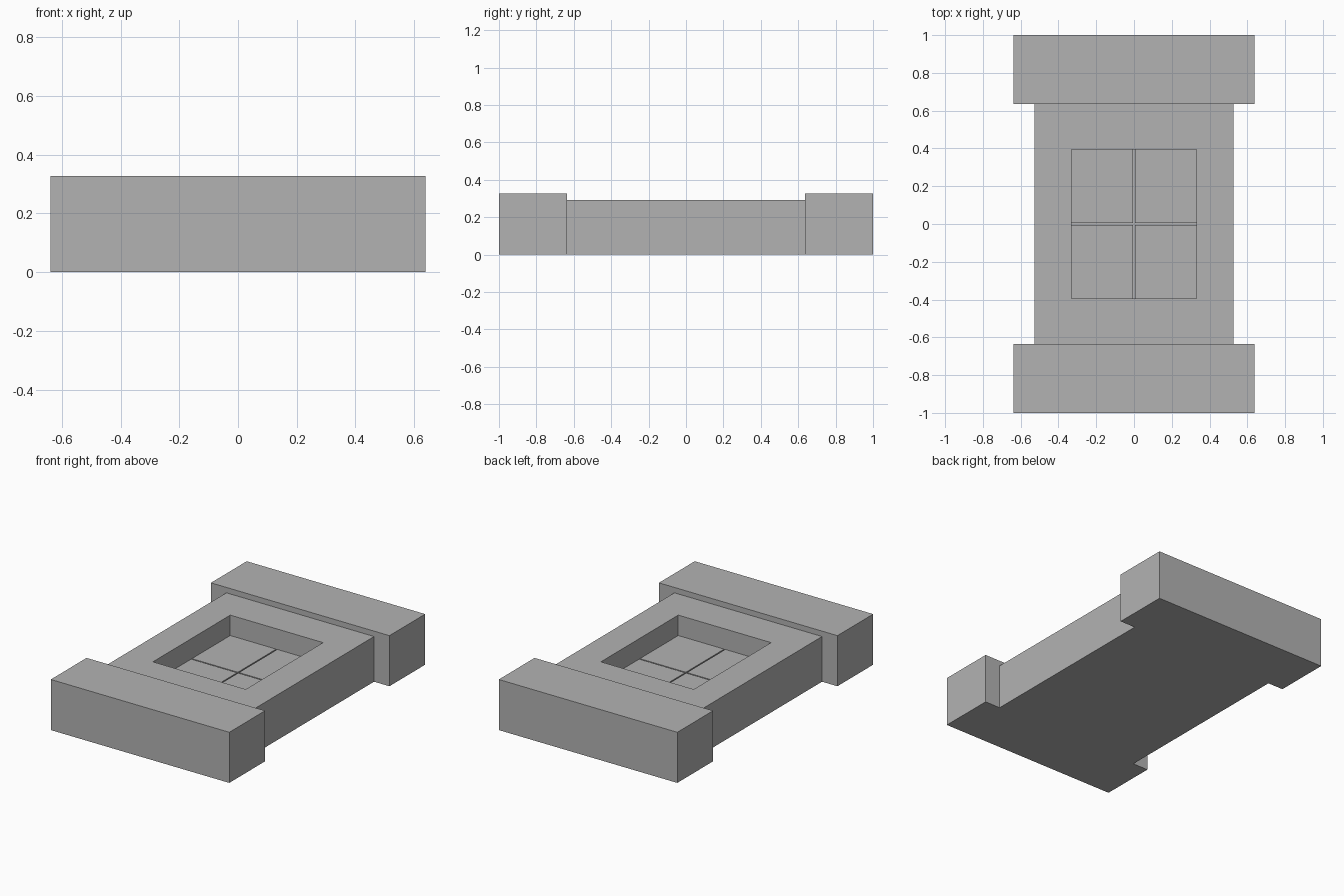
import bpy
import bmesh
from mathutils import Matrix, Vector

cube = bpy.data.objects.get("Cube")
if cube:
    bpy.data.objects.remove(cube, do_unlink=True)

# Plain grey stone
grey = bpy.data.materials.new("plain_grey")
grey.use_nodes = True
colour = (0.45, 0.45, 0.45, 1)
grey.diffuse_color = colour
grey.node_tree.nodes["Principled BSDF"].inputs["Base Color"].default_value = colour

END_X, END_Y, END_H = 0.638, 1.0, 0.327     # end blocks
BODY_X, BODY_Y, BODY_H = 0.528, 0.635, 0.292  # middle slab
WELL_X, WELL_Y, WELL_Z = 0.332, 0.395, 0.15   # sunken well
TILE, GAP = 0.01, 0.004                      # tile thickness, half the joint


def box_mesh(low, high):
    low, high = Vector(low), Vector(high)
    bm = bmesh.new()
    size = Matrix.Diagonal((*(high - low), 1))
    bmesh.ops.create_cube(bm, size=1, matrix=Matrix.Translation((low + high) / 2) @ size)
    return bm


def finish(name, bm):
    bmesh.ops.recalc_face_normals(bm, faces=bm.faces)
    mesh = bpy.data.meshes.new(name)
    bm.to_mesh(mesh)
    bm.free()
    mesh.materials.append(grey)
    obj = bpy.data.objects.new(name, mesh)
    bpy.context.collection.objects.link(obj)


# Middle slab with a rectangular well sunk into its top
bm = box_mesh((-BODY_X, -BODY_Y, 0), (BODY_X, BODY_Y, BODY_H))
top = max(bm.faces, key=lambda f: f.calc_center_median().z)
bmesh.ops.inset_region(bm, faces=[top], thickness=0.1)
for v in top.verts:
    v.co.x = WELL_X if v.co.x > 0 else -WELL_X
    v.co.y = WELL_Y if v.co.y > 0 else -WELL_Y
well = bmesh.ops.extrude_discrete_faces(bm, faces=[top])["faces"][0]
for v in well.verts:
    v.co.z = WELL_Z
finish("middle_slab", bm)

# Raised blocks across the front and back
for name, side in (("front_block", -1), ("back_block", 1)):
    y0, y1 = sorted((side * BODY_Y, side * END_Y))
    finish(name, box_mesh((-END_X, y0, 0), (END_X, y1, END_H)))

# Four floor tiles in the well, parted by a fine cross joint
for x_name, sx in (("right", -1), ("left", 1)):
    for y_name, sy in (("front", -1), ("back", 1)):
        x0, x1 = sorted((sx * GAP, sx * WELL_X))
        y0, y1 = sorted((sy * GAP, sy * WELL_Y))
        finish(f"{y_name}_{x_name}_floor_tile",
               box_mesh((x0, y0, WELL_Z), (x1, y1, WELL_Z + TILE)))
